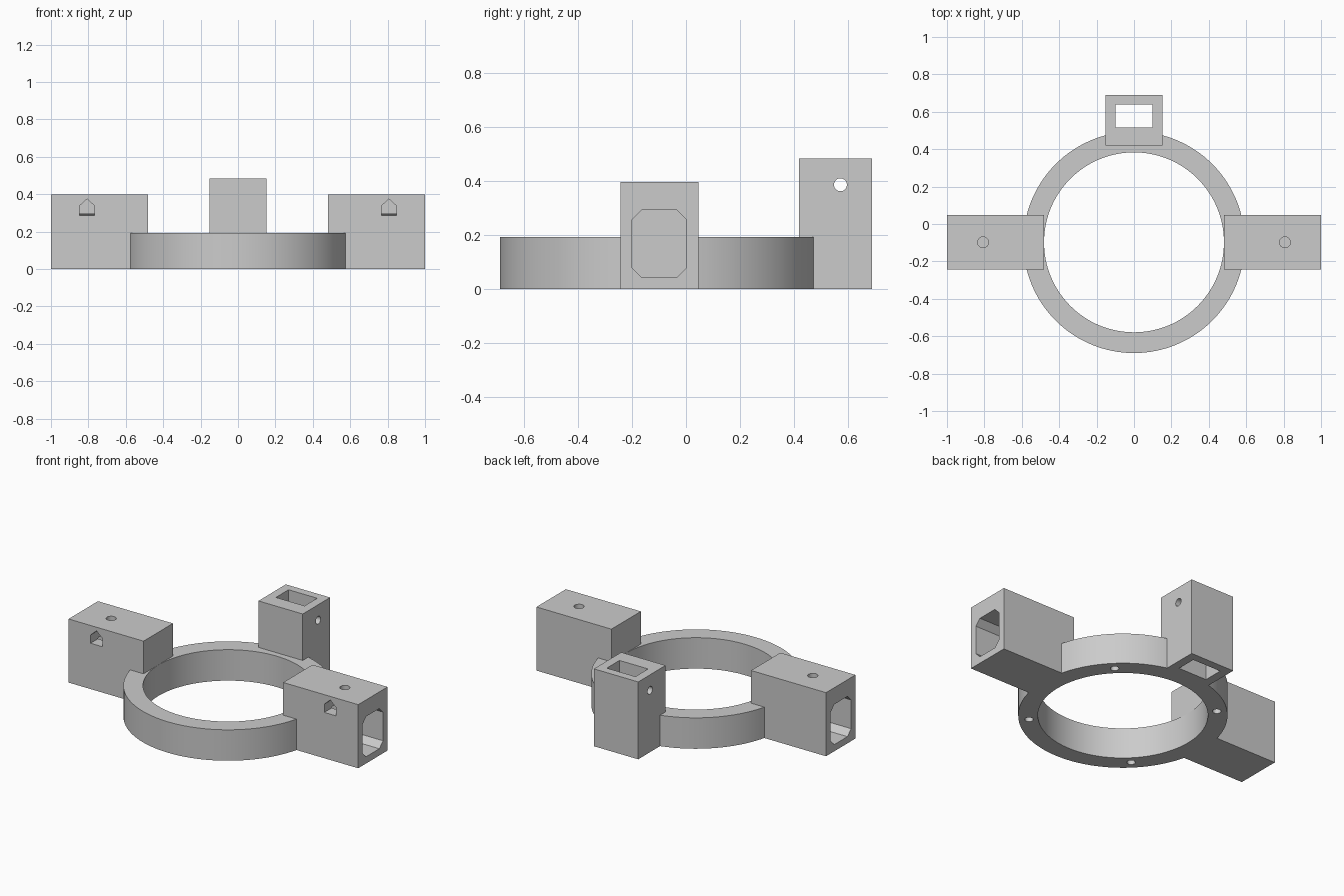
import bpy
import bmesh
from math import cos, sin, pi, radians
from mathutils import Matrix, Vector

cube = bpy.data.objects.get("Cube")
if cube:
    bpy.data.objects.remove(cube, do_unlink=True)

grey = bpy.data.materials.new("plain grey")
grey.use_nodes = True
COLOR = (0.6, 0.6, 0.6, 1)
grey.diffuse_color = COLOR
grey.node_tree.nodes["Principled BSDF"].inputs["Base Color"].default_value = COLOR

CY = -0.098                       # ring centre in y
RING_R, BORE_R, RING_H = 0.592, 0.481, 0.193
ARM_IN, ARM_H, ARM_HALF = 0.482, 0.397, 0.145
SCREW_X = 0.807

# Axis frames: columns are profile u, profile v, extrusion direction
FRAMES = {
    "X": ((0, 1, 0), (0, 0, 1), (1, 0, 0)),
    "Y": ((1, 0, 0), (0, 0, 1), (0, 1, 0)),
    "Z": ((1, 0, 0), (0, 1, 0), (0, 0, 1)),
}


def prism(name, profile, axis, start, end):
    """Extrude a flat profile along one axis."""
    u, v, w = (Vector(a) for a in FRAMES[axis])
    bm = bmesh.new()
    base = bm.faces.new([bm.verts.new(u * a + v * b + w * start) for a, b in profile])
    moved = bmesh.ops.extrude_face_region(bm, geom=[base])["geom"]
    verts = [g for g in moved if isinstance(g, bmesh.types.BMVert)]
    bmesh.ops.translate(bm, verts=verts, vec=w * (end - start))
    bmesh.ops.recalc_face_normals(bm, faces=bm.faces)
    mesh = bpy.data.meshes.new(name)
    bm.to_mesh(mesh)
    bm.free()
    mesh.materials.append(grey)
    obj = bpy.data.objects.new(name, mesh)
    bpy.context.collection.objects.link(obj)
    return obj


def circle(a, b, r, n=32):
    return [(a + r * cos(2 * pi * i / n), b + r * sin(2 * pi * i / n)) for i in range(n)]


def rect(a0, a1, b0, b1):
    return [(a0, b0), (a1, b0), (a1, b1), (a0, b1)]


def chamfered(a0, a1, b0, b1, c):
    return [(a0 + c, b0), (a1 - c, b0), (a1, b0 + c), (a1, b1 - c),
            (a1 - c, b1), (a0 + c, b1), (a0, b1 - c), (a0, b0 + c)]


def combine(body, tool, operation):
    """Apply a boolean and remove the tool object."""
    tool.hide_render = True
    mod = body.modifiers.new("shape", "BOOLEAN")
    mod.operation, mod.solver, mod.object = operation, "EXACT", tool
    bpy.context.view_layer.objects.active = body
    bpy.ops.object.modifier_apply(modifier=mod.name)
    bpy.data.objects.remove(tool, do_unlink=True)


# Ring
body = prism("ring_bracket", circle(0, CY, RING_R, 128), "Z", 0, RING_H)
combine(body, prism("bore", circle(0, CY, BORE_R, 128), "Z", -0.1, 0.3), "DIFFERENCE")

# Rear tower and the two side arms
combine(body, prism("rear_tower", rect(-0.153, 0.153, 0.42, 0.69), "Z", 0, 0.483), "UNION")
for s in (-1, 1):
    profile = rect(CY - ARM_HALF, CY + ARM_HALF, 0, ARM_H)
    combine(body, prism("side_arm", profile, "X", s * ARM_IN, s), "UNION")

# Tower slot and cross pin hole
cuts = [
    prism("tower_slot", rect(-0.099, 0.099, 0.515, 0.64), "Z", -0.1, 0.6),
    prism("pin_hole", circle(0.573, 0.386, 0.024), "X", -0.3, 0.3),
]

# Arm sockets, nut pockets and clamping screw holes
for s in (-1, 1):
    x = s * SCREW_X
    socket = chamfered(CY - 0.102, CY + 0.1, 0.042, 0.293, 0.036)
    pocket = [(x - 0.041, 0.286), (x + 0.041, 0.286), (x + 0.041, 0.337),
              (x, 0.374), (x - 0.041, 0.337)]
    cuts += [
        prism("socket", socket, "X", s * 0.62, s * 1.1),
        prism("nut_pocket", pocket, "Y", -0.3, CY + 0.045),
        prism("screw_hole", circle(x, CY, 0.029), "Z", 0.2, 0.5),
    ]

# Blind screw holes under the ring
for k in range(4):
    a = radians(45 + 90 * k)
    centre = circle(0.533 * cos(a), CY + 0.533 * sin(a), 0.024)
    cuts.append(prism("base_hole", centre, "Z", -0.1, 0.13))

for cut in cuts:
    combine(body, cut, "DIFFERENCE")

# Smooth curved walls, crisp edges
bpy.ops.object.select_all(action="DESELECT")
body.select_set(True)
bpy.context.view_layer.objects.active = body
bpy.ops.object.shade_smooth_by_angle(angle=radians(30))
